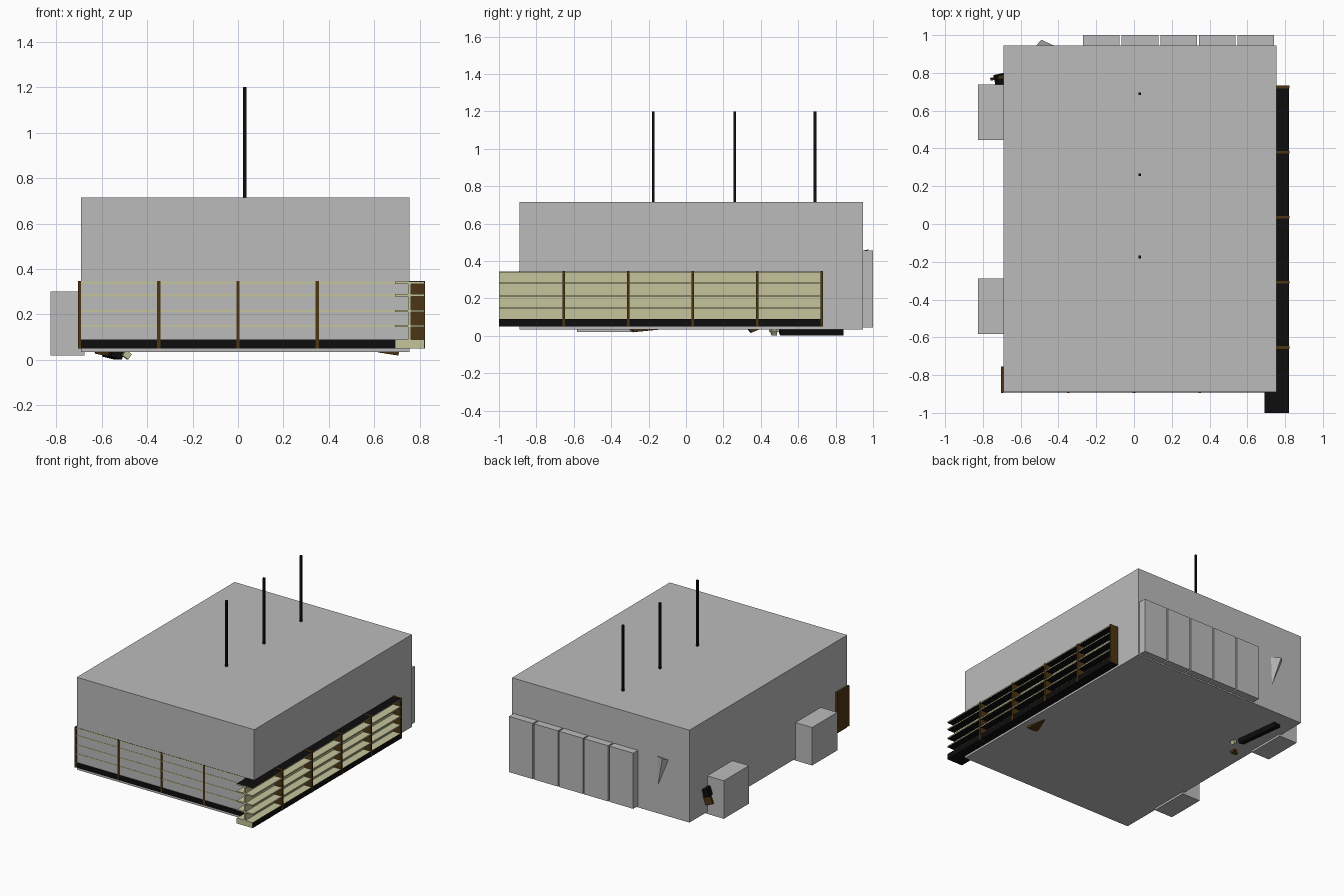
import bpy
from mathutils import Vector, Euler

if "Cube" in bpy.data.objects:
    bpy.data.objects.remove(bpy.data.objects["Cube"])


def mat(name, r, g, b):
    m = bpy.data.materials.new(name)
    m.diffuse_color = (r, g, b, 1)
    m.use_nodes = True
    m.node_tree.nodes["Principled BSDF"].inputs["Base Color"].default_value = m.diffuse_color
    return m


GREY = mat("wall_grey", 0.5, 0.5, 0.5)
BEIGE = mat("shelf_beige", 0.56, 0.56, 0.33)
BROWN = mat("wood_brown", 0.075, 0.035, 0.006)
BLACK = mat("black", 0.004, 0.004, 0.004)


def mesh(name, verts, faces, material):
    me = bpy.data.meshes.new(name)
    me.from_pydata(verts, [], faces)
    me.materials.append(material)
    me.update()
    ob = bpy.data.objects.new(name, me)
    bpy.context.collection.objects.link(ob)
    return ob


def box(name, x, y, z, material):
    v = [(a, b, c) for a in x for b in y for c in z]
    f = [(0, 1, 3, 2), (4, 6, 7, 5), (0, 4, 5, 1),
         (2, 3, 7, 6), (0, 2, 6, 4), (1, 5, 7, 3)]
    return mesh(name, v, f, material)


def paint(ob, material, rule):
    ob.data.materials.append(material)
    for p in ob.data.polygons:
        if rule(p.normal):
            p.material_index = 1


def gondola(name, along_y, u0, u1, mid, half, uprights):
    """Double-sided shelf rack, running along x or y."""
    def part(label, u, d, z, m):
        x, y = (d, u) if along_y else (u, d)
        return box(name + "_" + label, x, y, z, m)
    full = (mid - half, mid + half)
    # back panel and plinth with beige ends
    part("back_panel", (u0, u1), (mid - .006, mid + .006), (.09, .342), BEIGE)
    base = part("plinth", (u0, u1), full, (.05, .09), BLACK)
    paint(base, BEIGE, lambda n: abs(n.y if along_y else n.x) > .5 or n.z > .5)
    # shelves, dark underneath
    for i, z in enumerate((.145, .21, .28, .335)):
        s = part("shelf_%d" % i, (u0, u1), full, (z, z + .009), BEIGE)
        paint(s, BLACK, lambda n, top=(i == 3): n.z < -.5 or (top and n.z > .5))
    # uprights
    for i, u in enumerate(uprights):
        part("upright_%d" % i, (u - .007, u + .007),
             (full[0] - .002, full[1] + .002), (.05, .347), BROWN)


# main hall
box("main_hall", (-.69, .755), (-.89, .945), (.035, .715), GREY)

# shelf racks on the right and the front
gondola("right_rack", True, -1.0, .73, .755, .065,
        [.725 - .3447 * i for i in range(5)])
gondola("front_rack", False, -.70, .69, -.824, .068,
        [-.698 + .349 * i for i in range(4)])

# ceiling rods
for i, y in enumerate((-.175, .26, .69)):
    box("rod_%d" % i, (.023, .037), (y - .007, y + .007), (.70, 1.2), BLACK)

# side counters
for i, y in enumerate((-.582, .445)):
    box("counter_%d" % i, (-.825, -.675), (y, y + .293), (.02, .30), GREY)

# row of cabinets along the back
for i in range(5):
    x = -.27 + .2045 * i
    box("cabinet_%d" % i, (x, x + .194), (.80, 1.0), (.045, .455), GREY)

# pointed fragment on the back wall
mesh("back_fragment",
     [(-.43, .943, .23), (-.52, .943, .45), (-.49, .975, .462), (-.42, .943, .455)],
     [(0, 1, 2), (0, 2, 3), (1, 3, 2), (0, 3, 1)], GREY)


# parts of toppled racks poking through floor and wall
def debris(name, loc, size, rot, material):
    ob = box(name, *[(-s / 2, s / 2) for s in size], material)
    ob.location = Vector(loc)
    ob.rotation_euler = Euler(rot)
    return ob


debris("fallen_plinth", (-.55, .67, .026), (.05, .34, .035), (0, .25, .12), BLACK)
debris("fallen_upright_left", (-.60, .36, .04), (.06, .05, .02), (.4, .2, .2), BROWN)
debris("fallen_upright_right", (.65, -.22, .043), (.09, .15, .02), (.1, .15, .2), BROWN)
debris("fallen_shelf", (-.49, .47, .022), (.03, .03, .028), (0, .6, .2), BEIGE)
debris("wall_upright", (-.715, .775, .17), (.055, .015, .12), (0, .35, .2), BROWN)
debris("wall_plinth", (-.71, .765, .20), (.04, .06, .06), (0, .35, .2), BLACK)
